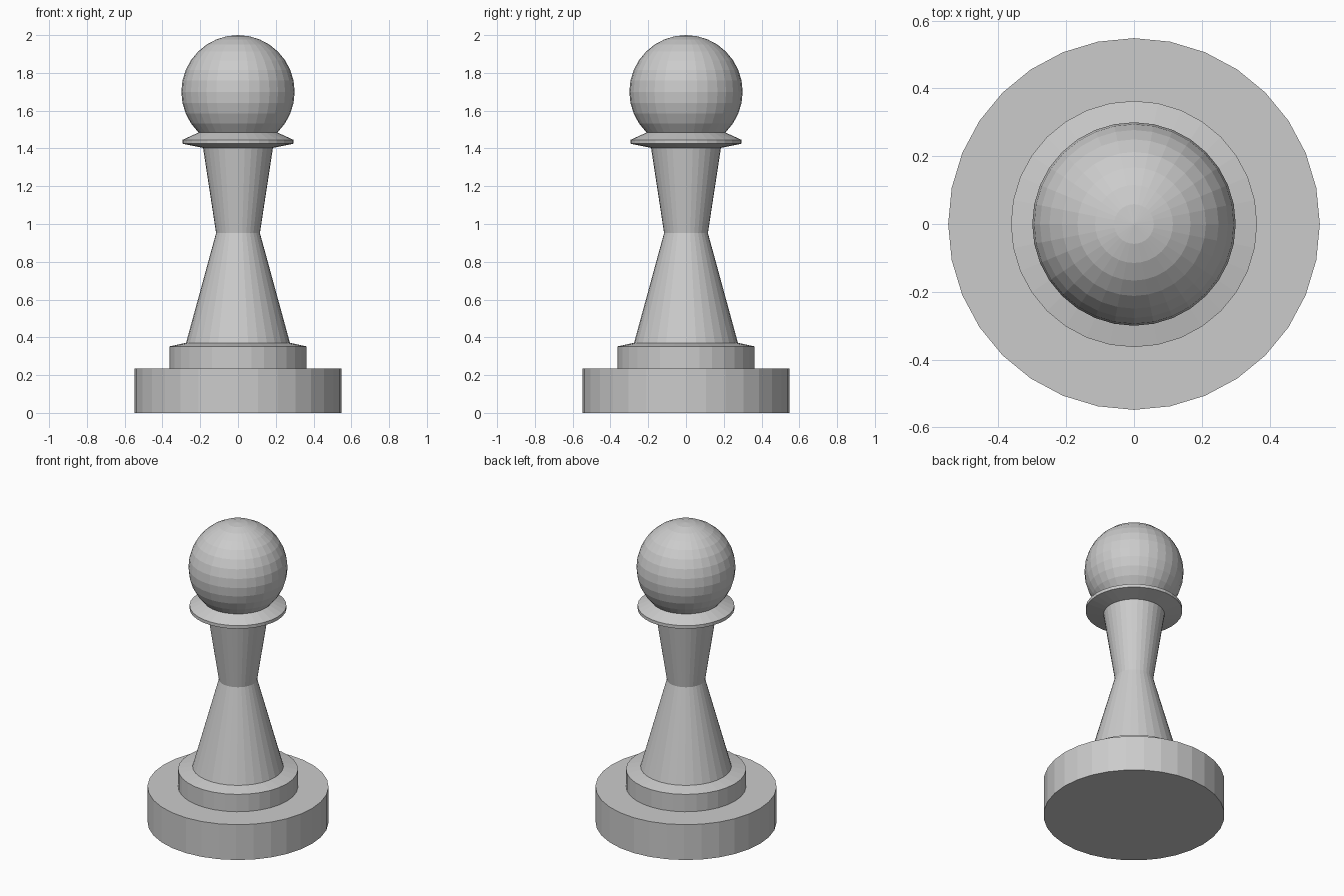
import bpy, bmesh, math

if "Cube" in bpy.data.objects:
    bpy.data.objects.remove(bpy.data.objects["Cube"])

SIDES = 32


def lathe(name, profile):
    """Revolve (radius, z) points around z into a capped, flat-faced solid."""
    bm = bmesh.new()
    rings = []
    for r, z in profile:
        rings.append([bm.verts.new((r * math.cos(2 * math.pi * i / SIDES),
                                    r * math.sin(2 * math.pi * i / SIDES), z))
                      for i in range(SIDES)])
    for low, high in zip(rings, rings[1:]):
        for i in range(SIDES):
            j = (i + 1) % SIDES
            bm.faces.new((low[i], low[j], high[j], high[i]))
    bm.faces.new(rings[0][::-1])
    bm.faces.new(rings[-1])
    mesh = bpy.data.meshes.new(name)
    bm.to_mesh(mesh)
    bm.free()
    obj = bpy.data.objects.new(name, mesh)
    bpy.context.collection.objects.link(obj)
    return obj


# Base, stem and collar form one continuous turned body
lathe("turned_body", [
    (0.548, 0.0), (0.548, 0.236),        # wide foot
    (0.363, 0.236), (0.363, 0.352),      # second step
    (0.275, 0.371),                      # sloped shoulder
    (0.116, 0.952),                      # waist
    (0.185, 1.403),                      # neck
    (0.293, 1.425), (0.293, 1.446),      # collar rim
    (0.205, 1.486),                      # collar top
])

# Ball head
bpy.ops.mesh.primitive_uv_sphere_add(segments=SIDES, ring_count=16,
                                     radius=0.3, location=(0, 0, 1.7))
bpy.context.object.name = "head"
